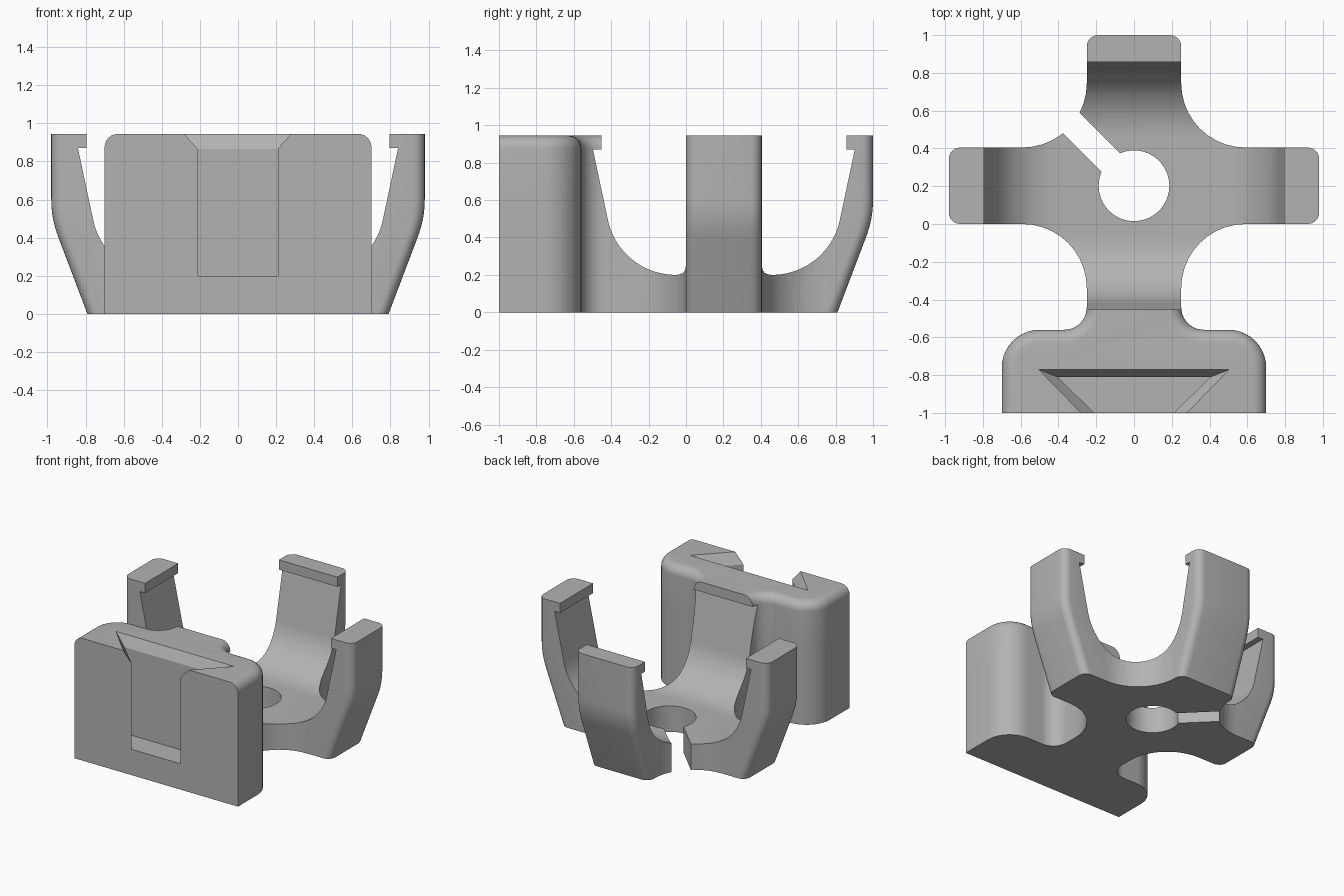
import bpy
import bmesh
from math import sin, cos, radians

if "Cube" in bpy.data.objects:
    bpy.data.objects.remove(bpy.data.objects["Cube"], do_unlink=True)

MID = 0.2025   # y of the cradle centre
TOP = 0.945    # overall height
RIM = 0.07     # rounding of the block's top rim


def arc(cx, cy, r, a0, a1, n=10):
    angles = [radians(a0 + (a1 - a0) * k / n) for k in range(n + 1)]
    return [(cx + r * cos(a), cy + r * sin(a)) for a in angles]


def mirrored(half):
    return half + [(-x, y) for x, y in reversed(half)]


def loft(name, rings):
    """Closed solid through rings of equal point count."""
    bm = bmesh.new()
    loops = [[bm.verts.new(p) for p in ring] for ring in rings]
    n = len(loops[0])
    for low, high in zip(loops, loops[1:]):
        for k in range(n):
            j = (k + 1) % n
            bm.faces.new((low[k], low[j], high[j], high[k]))
    bm.faces.new(list(reversed(loops[0])))
    bm.faces.new(loops[-1])
    bmesh.ops.recalc_face_normals(bm, faces=bm.faces)
    mesh = bpy.data.meshes.new(name)
    bm.to_mesh(mesh)
    bm.free()
    obj = bpy.data.objects.new(name, mesh)
    bpy.context.collection.objects.link(obj)
    return obj


def boolean(target, tool, operation):
    mod = target.modifiers.new(tool.name, "BOOLEAN")
    mod.operation, mod.solver, mod.object = operation, "EXACT", tool
    bpy.context.view_layer.objects.active = target
    bpy.ops.object.modifier_apply(modifier=mod.name)
    bpy.data.objects.remove(tool, do_unlink=True)


# Plan outline: mounting block, neck and three arms
def outline(taper, inset):
    half = [(0.7 - inset, -1)]
    half += arc(0.5, -0.76, 0.2 - inset, 0, 90)
    half += arc(0.37, -0.44, 0.12 + inset, 270, 180)
    half += arc(0.59, -0.34, 0.34, 180, 90)
    half += arc(0.92 - taper, 0.06, 0.06, -90, 0, 6)
    half += arc(0.92 - taper, 0.345, 0.06, 0, 90, 6)
    half += arc(0.59, 0.745, 0.34, 270, 180)
    half += arc(0.19, 0.94 - taper, 0.06, 0, 90, 6)
    return mirrored(half)


# Arms lean outward below, then bend smoothly upright
def taper_at(z):
    if z < 0.4:
        return 0.38 * (0.5 - z)
    return 0.38 * max(0.6 - z, 0) ** 2 / 0.4


levels = [(0, 0)] + [(0.4 + 0.025 * k, 0) for k in range(9)]
for k in range(9):
    t = radians(90 * k / 8)
    levels.append((TOP - RIM + RIM * sin(t), RIM * (1 - cos(t))))
holder = loft("clip_holder", [[(x, y, z) for x, y in outline(taper_at(z), i)]
                              for z, i in levels])


# Bowl section with overhanging hooks at the arm tips
def bowl(flat, floor, height):
    half = arc(flat, 0.57, 0.37, -90, -12, 20)
    half[0] = (flat, floor)
    half += [(flat + 0.442, 0.87), (flat + 0.397, 0.87), (flat + 0.397, height)]
    return mirrored(half)


bowl_cutter = loft("bowl_cutter", [[(x, MID + u, z) for u, z in bowl(0.258, 0.2, 1.1)]
                                   for x in (-1.2, 1.2)])
cross_bowl = loft("cross_bowl", [[(u, y, z) for u, z in bowl(0.398, 0.198, 1.2)]
                                 for y in (-0.8, 1.3)])
boolean(bowl_cutter, cross_bowl, "INTERSECT")
boolean(holder, bowl_cutter, "DIFFERENCE")

# Central hole
hole = loft("hole", [[(x, y, z) for x, y in arc(0, MID, 0.187, 0, 354.375, 63)]
                     for z in (-0.1, 0.5)])
boolean(holder, hole, "DIFFERENCE")

# Diagonal slit from the hole to the back right corner
h = 0.07 * cos(radians(45))
slit = loft("slit", [[(-0.1 - h, MID + 0.1 - h, z), (-0.1 + h, MID + 0.1 + h, z),
                      (-0.5 + h, MID + 0.5 + h, z), (-0.5 - h, MID + 0.5 - h, z)]
                     for z in (-0.1, 0.5)])
boolean(holder, slit, "DIFFERENCE")

# Dovetail socket in the block, flared at its top
def socket(front, back, depth, z):
    slope = (back - front) / (depth + 1)
    return [(x, y, z) for x, y in mirrored([(front - 0.1 * slope, -1.1), (back, depth)])]


dovetail = loft("dovetail", [socket(0.21, 0.405, -0.81, 0.2),
                             socket(0.21, 0.405, -0.81, 0.865),
                             socket(0.28, 0.505, -0.77, TOP),
                             socket(0.35, 0.605, -0.73, TOP + 0.08)])
boolean(holder, dovetail, "DIFFERENCE")

# Plain grey plastic
grey = bpy.data.materials.new("grey_plastic")
grey.use_nodes = True
colour = (0.45, 0.45, 0.45, 1)
grey.diffuse_color = colour
grey.node_tree.nodes["Principled BSDF"].inputs["Base Color"].default_value = colour
holder.data.materials.clear()
holder.data.materials.append(grey)
for poly in holder.data.polygons:
    poly.material_index = 0

bpy.ops.object.select_all(action="DESELECT")
holder.select_set(True)
bpy.context.view_layer.objects.active = holder
bpy.ops.object.shade_smooth_by_angle(angle=radians(25))
